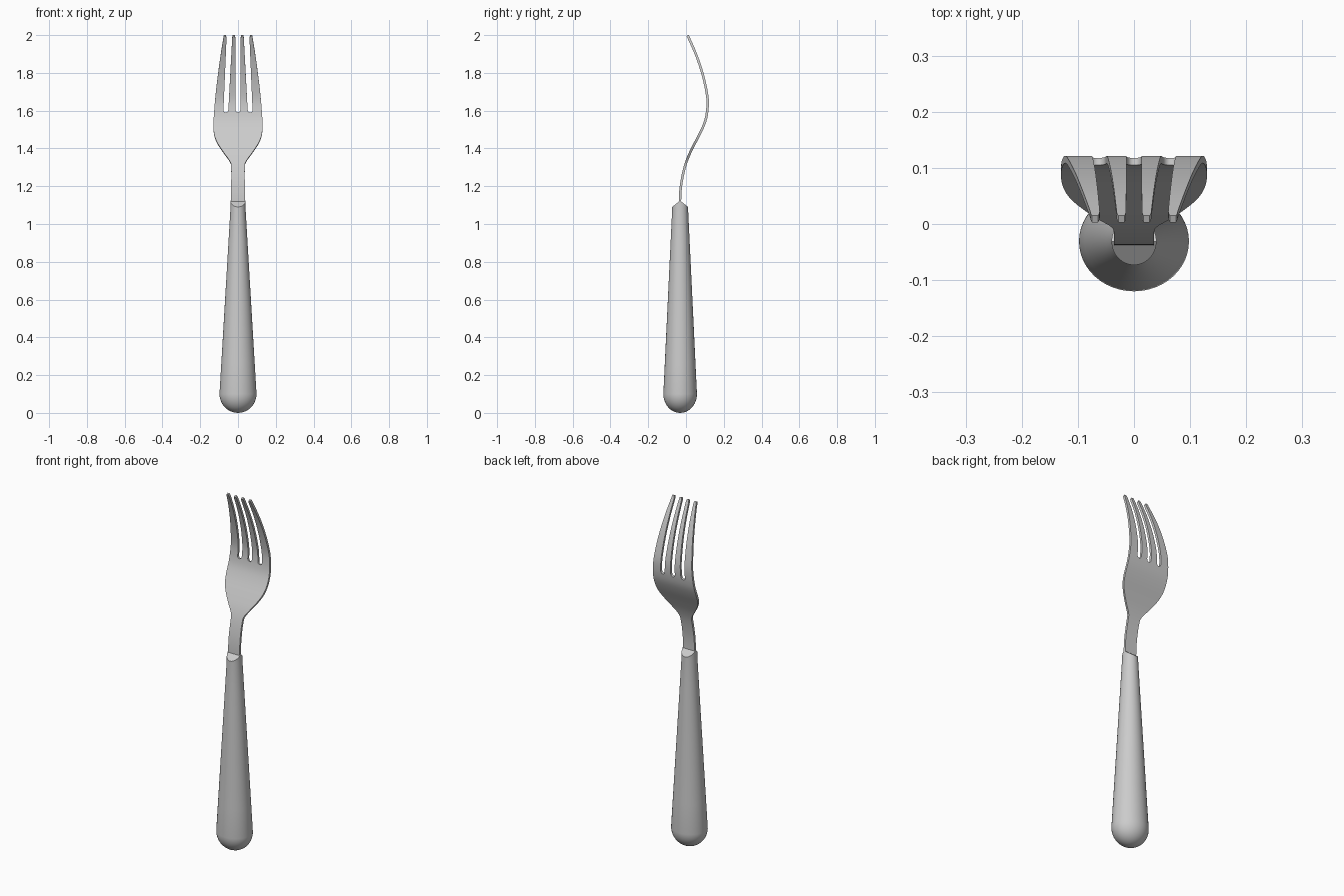
import bpy, bmesh, math

if "Cube" in bpy.data.objects:
    bpy.data.objects.remove(bpy.data.objects["Cube"])


def curve(pts, z):
    """Smooth Hermite interpolation through (z, value) points."""
    n = len(pts)
    z = min(max(z, pts[0][0]), pts[-1][0])
    i = max(k for k in range(n - 1) if pts[k][0] <= z)

    def slope(k):
        a, b = pts[max(k - 1, 0)], pts[min(k + 1, n - 1)]
        return (b[1] - a[1]) / (b[0] - a[0])
    (z0, v0), (z1, v1) = pts[i], pts[i + 1]
    h = z1 - z0
    t = (z - z0) / h
    return ((2*t**3 - 3*t**2 + 1) * v0 + (t**3 - 2*t**2 + t) * h * slope(i)
            + (3*t**2 - 2*t**3) * v1 + (t**3 - t**2) * h * slope(i + 1))


def finish(bm, name, thickness=0):
    bmesh.ops.recalc_face_normals(bm, faces=bm.faces)
    me = bpy.data.meshes.new(name)
    bm.to_mesh(me)
    bm.free()
    ob = bpy.data.objects.new(name, me)
    bpy.context.collection.objects.link(ob)
    bpy.ops.object.select_all(action='DESELECT')
    ob.select_set(True)
    bpy.context.view_layer.objects.active = ob
    if thickness:
        m = ob.modifiers.new("thickness", 'SOLIDIFY')
        m.thickness, m.offset = thickness, 0
        bpy.ops.object.modifier_apply(modifier=m.name)
    bpy.ops.object.shade_smooth_by_angle(angle=math.radians(35))
    return ob


# Handle: tapered oval with a domed butt and a wedge-shaped top
SEG, YC = 48, -0.031
RX, RY, TX, TY = 0.098, 0.089, 0.04, 0.042
rings = []
for k in range(1, 11):
    a = k / 10 * math.pi / 2
    rings.append((0.1 - 0.1 * math.cos(a), RX * math.sin(a), RY * math.sin(a)))
for k in range(1, 7):
    t = k / 6
    rings.append((0.1 + 0.98 * t, RX + (TX - RX) * t, RY + (TY - RY) * t))
rings.append((1.124, TX, TY))

bm = bmesh.new()
loops = []
for i, (z, rx, ry) in enumerate(rings):
    loop = []
    for s in range(SEG):
        a = 2 * math.pi * s / SEG
        y = ry * math.sin(a)
        drop = 0.8 * abs(y) if i == len(rings) - 1 else 0
        loop.append(bm.verts.new((rx * math.cos(a), YC + y, z - drop)))
    loops.append(loop)
for a, b in zip(loops, loops[1:]):
    for s in range(SEG):
        n = (s + 1) % SEG
        bm.faces.new((a[s], a[n], b[n], b[s]))
pole = bm.verts.new((0, YC, 0))
for s in range(SEG):
    bm.faces.new((pole, loops[0][(s + 1) % SEG], loops[0][s]))
top, half = loops[-1], SEG // 2
bm.faces.new(top[:half + 1])
bm.faces.new(top[half:] + top[:1])
finish(bm, "handle")

# Fork head: curved sheet with four tines, given thickness
BEND = [(1.05, -0.032), (1.15, -0.031), (1.22, -0.024), (1.3, -0.007), (1.36, 0.014),
        (1.42, 0.043), (1.5, 0.084), (1.56, 0.106), (1.64, 0.115), (1.7, 0.109),
        (1.8, 0.086), (1.9, 0.052), (2.0, 0.008)]
WIDTH = [(1.05, 0.036), (1.2, 0.036), (1.29, 0.036), (1.325, 0.04), (1.37, 0.071),
         (1.42, 0.105), (1.46, 0.123), (1.51, 0.13), (1.6, 0.126), (1.7, 0.117),
         (1.8, 0.105), (1.9, 0.091), (1.98, 0.078)]
SLOT, FULL, TIP = 1.59, 1.604, 1.98


def half_edges(z):
    """Positive x of: centre slot edge, outer slot edges, outline."""
    w = curve(WIDTH, z)
    if z <= SLOT:
        return [0, w / 2, w / 2, w]
    t = min((z - FULL) / (TIP - FULL), 1)
    e = [0.013 + 0.001 * t, 0.051 - 0.020 * t, 0.077 - 0.016 * t, w]
    if z < FULL:                       # rounded slot root
        u = 1 - (z - SLOT) / (FULL - SLOT)
        r = math.sqrt(1 - u * u)
        mid = (e[1] + e[2]) / 2
        e = [e[0] * r, mid + (e[1] - mid) * r, mid + (e[2] - mid) * r, w]
    if z > TIP:                        # rounded tine tips
        u = min((z - TIP) / (2.0 - TIP), 1)
        r = 1 - 0.45 * u * u
        for i in (0, 2):
            c, h = (e[i] + e[i + 1]) / 2, (e[i + 1] - e[i]) / 2
            e[i], e[i + 1] = c - h * r, c + h * r
    return e


zs = [1.05 + (SLOT - 1.05) * k / 36 for k in range(37)]
zs += [1.591, 1.593, 1.597, FULL]
zs += [FULL + (TIP - FULL) * k / 20 for k in range(1, 21)]
zs += [1.986, 1.992, 1.998]

bm = bmesh.new()
SUB = 3
prev = None
for z in zs:
    e = half_edges(z)
    e = [-x for x in reversed(e)] + e
    row = []
    for i in range(0, 8, 2):           # one strip per tine
        row.append([bm.verts.new((e[i] + (e[i + 1] - e[i]) * s / SUB, curve(BEND, z), z))
                    for s in range(SUB + 1)])
    if prev:
        for a, b in zip(prev, row):
            for s in range(SUB):
                bm.faces.new((a[s], a[s + 1], b[s + 1], b[s]))
    prev = row
bmesh.ops.remove_doubles(bm, verts=bm.verts, dist=1e-5)
finish(bm, "fork_head", thickness=0.013)
